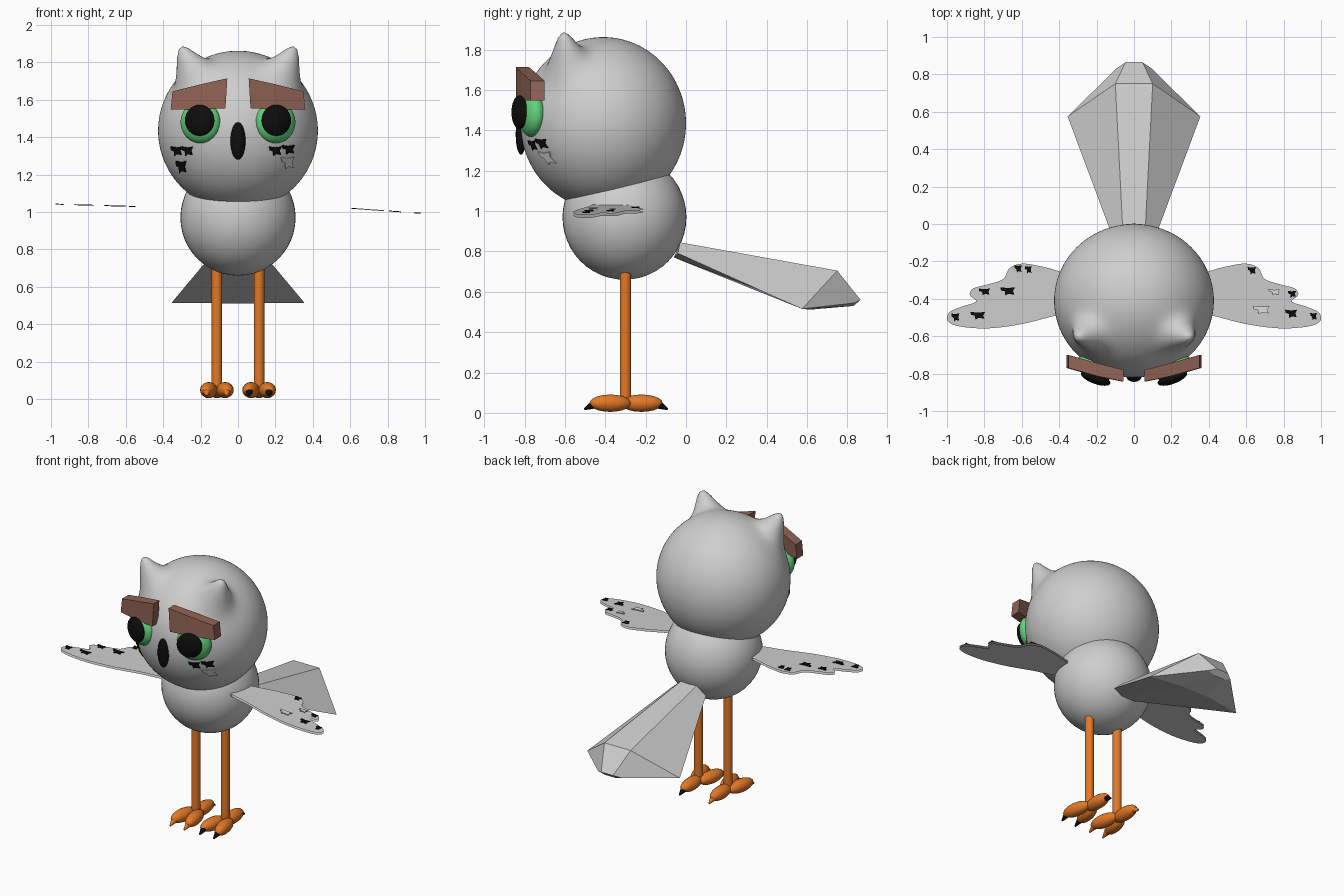
import bpy, bmesh
from math import radians, sqrt, exp
from mathutils import Matrix, Vector

cube = bpy.data.objects.get("Cube")
if cube:
    bpy.data.objects.remove(cube, do_unlink=True)


def material(name, rgb):
    m = bpy.data.materials.new(name)
    m.use_nodes = True
    m.diffuse_color = (*rgb, 1)
    bsdf = m.node_tree.nodes["Principled BSDF"]
    bsdf.inputs["Base Color"].default_value = (*rgb, 1)
    bsdf.inputs["Roughness"].default_value = 0.7
    return m


GREY = material("plumage grey", (0.62, 0.62, 0.62))
PALE = material("pale patch", (0.75, 0.75, 0.74))
BLACK = material("black", (0.004, 0.004, 0.004))
GREEN = material("iris green", (0.12, 0.65, 0.2))
BROWN = material("brow brown", (0.28, 0.125, 0.09))
ORANGE = material("leg orange", (0.78, 0.19, 0.02))


def finish(name, bm, mat, smooth=True):
    bmesh.ops.recalc_face_normals(bm, faces=bm.faces)
    me = bpy.data.meshes.new(name)
    bm.to_mesh(me)
    bm.free()
    me.materials.append(mat)
    ob = bpy.data.objects.new(name, me)
    bpy.context.collection.objects.link(ob)
    if smooth:
        bpy.ops.object.select_all(action='DESELECT')
        ob.select_set(True)
        bpy.context.view_layer.objects.active = ob
        bpy.ops.object.shade_smooth_by_angle(angle=radians(50))
    return ob


def add_ball(bm, centre, radii, yaw=0, segments=32):
    mat = (Matrix.Translation(centre) @ Matrix.Rotation(radians(yaw), 4, 'Z')
           @ Matrix.Diagonal((*radii, 1)))
    bmesh.ops.create_uvsphere(bm, u_segments=segments, v_segments=segments // 2,
                              radius=1, matrix=mat)


def ball(name, centre, radii, mat, yaw=0, segments=32):
    bm = bmesh.new()
    add_ball(bm, centre, radii, yaw, segments)
    return finish(name, bm, mat)


def add_cone(bm, a, b, r1, r2, segments=16):
    a, b = Vector(a), Vector(b)
    rot = (b - a).to_track_quat('Z', 'Y').to_matrix().to_4x4()
    bmesh.ops.create_cone(bm, cap_ends=True, segments=segments, radius1=r1, radius2=r2,
                          depth=(b - a).length, matrix=Matrix.Translation((a + b) / 2) @ rot)


def loft(name, rings, mat):
    """Skin a row of matching closed rings and cap both ends."""
    bm = bmesh.new()
    rows = [[bm.verts.new(p) for p in ring] for ring in rings]
    n = len(rows[0])
    for r, s in zip(rows, rows[1:]):
        for i in range(n):
            j = (i + 1) % n
            bm.faces.new((r[i], r[j], s[j], s[i]))
    bm.faces.new(rows[0])
    bm.faces.new(rows[-1])
    return finish(name, bm, mat, smooth=False)


def smooth_loop(pts, steps=5):
    """Closed Catmull-Rom loop through the points."""
    pts = [Vector(p) for p in pts]
    out, n = [], len(pts)
    for i in range(n):
        a, b, c, d = (pts[(i + k) % n] for k in (-1, 0, 1, 2))
        for k in range(steps):
            t = k / steps
            out.append(b + (c - a) * t / 2 + (2 * a - 5 * b + 4 * c - d) * t * t / 2
                       + (3 * b - a - 3 * c + d) * t ** 3 / 2)
    return out


# Body and head, with the ear tufts pulled out of the head
ball("body", (0, -0.305, 0.97), (0.308, 0.307, 0.31), GREY, segments=48)

HEAD, HEAD_R = Vector((0, -0.41, 1.435)), Vector((0.427, 0.41, 0.427))
bm = bmesh.new()
add_ball(bm, HEAD, HEAD_R, segments=128)
for v in bm.verts:
    for s in (-1, 1):
        d = (v.co - Vector((s * 0.245, -0.605, 1.73))).length
        v.co += Vector((s * 0.065, -0.01, 0.155)) * exp(-(d / 0.085) ** 2)
finish("head", bm, GREY)

# Eyes, brows and beak
for s, side in ((1, "left"), (-1, "right")):
    ball(side + "_iris", (s * 0.2, -0.765, 1.48), (0.112, 0.06, 0.112), GREEN, s * 20)
    ball(side + "_pupil", (s * 0.205, -0.825, 1.49), (0.083, 0.03, 0.083), BLACK, s * 20)
    brow = []
    for x, front, back, low, high in ((0.36, -0.77, -0.70, 1.548, 1.645),
                                      (0.2, -0.815, -0.745, 1.55, 1.685),
                                      (0.067, -0.842, -0.78, 1.555, 1.715)):
        brow.append([(s * x, front, low), (s * x, back, low),
                     (s * (x - 0.01), back, high), (s * (x - 0.01), front, high)])
    loft(side + "_brow", brow, BROWN)
ball("beak", (0, -0.818, 1.38), (0.04, 0.026, 0.1), BLACK)

# Ragged shape shared by every feather patch, in a unit square
RAGGED = ((-1, 1), (0, 0.8), (1, 1), (0.7, 0.1), (0.9, -0.8), (0.1, -0.6),
          (-0.3, -1), (-0.4, 0), (-0.9, 0.2))


def patch(name, centre, half, place, mat):
    """Thin plate laid on a surface by the place function."""
    bm = bmesh.new()
    bm.faces.new([bm.verts.new(place(centre[0] + half[0] * u, centre[1] + half[1] * v))
                  for u, v in RAGGED])
    ob = finish(name, bm, mat, smooth=False)
    mod = ob.modifiers.new("thickness", 'SOLIDIFY')
    mod.thickness, mod.offset = 0.005, 0


def on_face(x, z):
    k = 1 - (x / HEAD_R.x) ** 2 - ((z - HEAD.z) / HEAD_R.z) ** 2
    return (x, HEAD.y - HEAD_R.y * sqrt(k) - 0.006, z)


for x, z, w, h, mat in ((-0.33, 1.325, 0.03, 0.025, BLACK), (-0.272, 1.325, 0.03, 0.025, BLACK),
                        (-0.305, 1.24, 0.028, 0.033, BLACK), (0.2, 1.325, 0.033, 0.025, BLACK),
                        (0.27, 1.333, 0.033, 0.025, BLACK), (0.265, 1.262, 0.034, 0.032, PALE)):
    patch("cheek_patch", (x, z), (w, h), on_face, mat)

# Wings: a three-lobed outline, domed by insets and mirrored below
OUTLINE = ((0.2, -0.33), (0.41, -0.25), (0.52, -0.222), (0.6, -0.212), (0.665, -0.235),
           (0.7, -0.295), (0.79, -0.325), (0.86, -0.345), (0.878, -0.38), (0.845, -0.415),
           (0.93, -0.445), (0.99, -0.475), (0.995, -0.52), (0.93, -0.548), (0.78, -0.558),
           (0.6, -0.535), (0.42, -0.49), (0.2, -0.44))
SPOTS = {1: ((0.63, -0.25, 0.022, 0.02, BLACK), (0.845, -0.375, 0.022, 0.018, BLACK),
             (0.84, -0.48, 0.032, 0.022, BLACK), (0.96, -0.495, 0.018, 0.02, BLACK),
             (0.75, -0.365, 0.03, 0.016, PALE), (0.68, -0.46, 0.045, 0.022, PALE)),
         -1: ((-0.565, -0.245, 0.018, 0.02, BLACK), (-0.62, -0.24, 0.02, 0.02, BLACK),
              (-0.8, -0.363, 0.03, 0.018, BLACK), (-0.675, -0.36, 0.04, 0.022, BLACK),
              (-0.955, -0.5, 0.022, 0.022, BLACK), (-0.835, -0.49, 0.04, 0.02, BLACK))}

for s, side, root, slope in ((1, "left", 1.022, -0.07), (-1, "right", 1.003, 0.03)):
    def wing_z(x):
        return root + slope * (abs(x) - 0.3)

    bm = bmesh.new()
    bm.faces.new([bm.verts.new((s * p.x, p.y, 0)) for p in smooth_loop(OUTLINE)])
    for width, rise in ((0.006, 0.01), (0.014, 0.007)):
        top = max(bm.faces, key=lambda f: len(f.verts))
        bmesh.ops.inset_region(bm, faces=[top], thickness=width, depth=rise)
    for v in bm.verts:
        v.co.z = abs(v.co.z)
    under = bmesh.ops.duplicate(bm, geom=bm.verts[:] + bm.edges[:] + bm.faces[:])["geom"]
    for v in under:
        if isinstance(v, bmesh.types.BMVert):
            v.co.z = -v.co.z
    bmesh.ops.remove_doubles(bm, verts=bm.verts, dist=0.0005)
    for v in bm.verts:
        v.co.z += wing_z(v.co.x)
    finish(side + "_wing", bm, GREY)
    for x, y, w, h, mat in SPOTS[s]:
        patch(side + "_wing_spot", (x, y), (w, h),
              lambda u, v: (u, v, wing_z(u) + 0.019), mat)


# Tail: a faceted fan with a raised ridge and a cut-off tip
def tail_ring(top, edge, bottom):
    def flip(p):
        return (-p[0], p[1], p[2])
    return [flip(top), top, edge, bottom, flip(bottom), flip(edge)]


loft("tail", [tail_ring((0.06, -0.03, 0.845), (0.125, -0.04, 0.79), (0.05, -0.06, 0.77)),
              tail_ring((0.1, 0.75, 0.705), (0.355, 0.575, 0.515), (0.1, 0.62, 0.512)),
              tail_ring((0.045, 0.865, 0.56), (0.09, 0.835, 0.545), (0.04, 0.83, 0.53))], GREY)

# Legs, toes and claws
for s, side, claw_mat in ((1, "left", BLACK), (-1, "right", ORANGE)):
    x = s * 0.113
    bm = bmesh.new()
    add_cone(bm, (x, -0.3, 0.05), (x, -0.3, 0.72), 0.028, 0.028, 24)
    finish(side + "_leg", bm, ORANGE)
    toes, claws = bmesh.new(), bmesh.new()
    for dx, y, aim, yaw in ((-0.043, -0.375, -1, -10), (0.043, -0.375, -1, 10), (0, -0.22, 1, 0)):
        add_ball(toes, (x + dx, y, 0.048), (0.044, 0.105, 0.043), yaw, 20)
        tip = x + dx * 1.25
        add_cone(claws, (tip, y + aim * 0.075, 0.045), (tip, y + aim * 0.13, 0.018), 0.024, 0.005)
    finish(side + "_toes", toes, ORANGE)
    finish(side + "_claws", claws, claw_mat)
